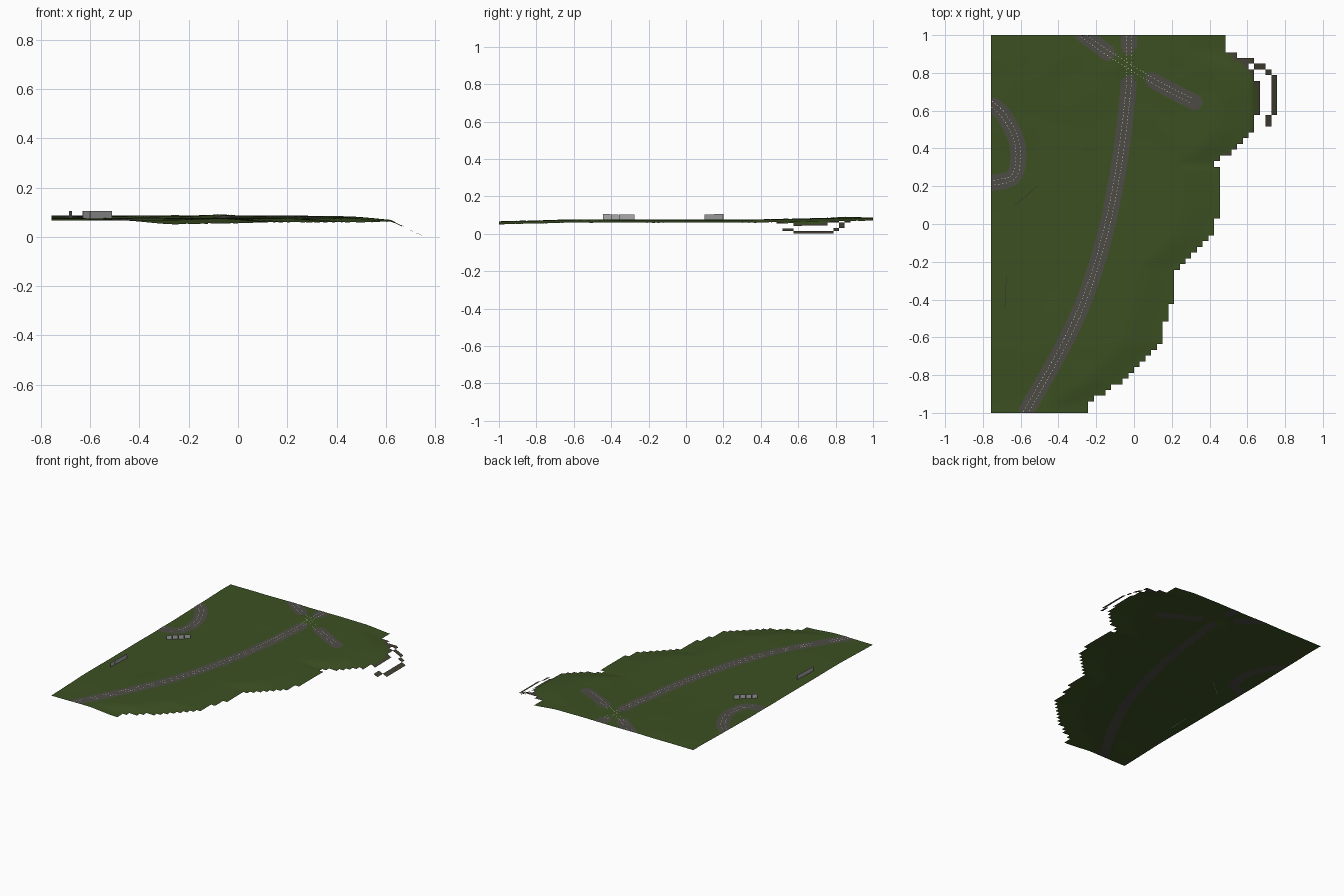
import bpy, bmesh, math
from mathutils import Vector, noise

if "Cube" in bpy.data.objects:
    bpy.data.objects.remove(bpy.data.objects["Cube"])


def material(name, rgb):
    m = bpy.data.materials.new(name)
    m.use_nodes = True
    m.diffuse_color = (*rgb, 1)
    bsdf = m.node_tree.nodes["Principled BSDF"]
    bsdf.inputs["Base Color"].default_value = (*rgb, 1)
    bsdf.inputs["Roughness"].default_value = 1
    return m


GRASS = material("grass green", (0.045, 0.08, 0.016))
ASPHALT = material("asphalt grey", (0.075, 0.072, 0.06))
DIRT = material("shore dirt", (0.06, 0.055, 0.035))
PAINT = material("line white", (0.75, 0.75, 0.72))
CONCRETE = material("concrete grey", (0.4, 0.4, 0.4))

CELL = 2 / 66
XMAX = CELL * 25
ROAD = 0.042

# Right-hand coast, from front to back, and the low reef beyond it
COAST = [(-0.26, -1), (-0.25, -0.95), (-0.075, -0.84), (0.135, -0.64), (0.165, -0.53),
         (0.2, -0.42), (0.23, -0.23), (0.35, -0.13), (0.41, -0.07), (0.457, 0.09),
         (0.457, 0.29), (0.425, 0.32), (0.56, 0.41), (0.637, 0.5), (0.67, 0.66),
         (0.65, 0.76), (0.61, 0.82), (0.49, 0.92), (0.49, 1)]
REEF = [(0.5, 0.9), (0.56, 0.87), (0.66, 0.84), (0.72, 0.8), (0.742, 0.74),
        (0.742, 0.62), (0.715, 0.53)]


def curve_points(keys, step=0.012):
    """Smooth path through the key points."""
    k = [Vector(p) for p in keys]
    k = [2 * k[0] - k[1]] + k + [2 * k[-1] - k[-2]]
    out = []
    for a, b, c, d in zip(k, k[1:], k[2:], k[3:]):
        n = max(2, int((c - b).length / step))
        for i in range(n):
            t = i / n
            out.append(0.5 * (2 * b + (c - a) * t + (2 * a - 5 * b + 4 * c - d) * t**2
                              + (3 * b - a - 3 * c + d) * t**3))
    return out + [k[-2]]


def distance(p, path):
    best = 9
    for a, b in zip(path, path[1:]):
        a, b = Vector(a), Vector(b)
        t = max(0, min(1, (p - a).dot(b - a) / (b - a).length_squared))
        best = min(best, (p - a - (b - a) * t).length)
    return best


def coast_x(y):
    for (xa, ya), (xb, yb) in zip(COAST, COAST[1:]):
        if ya <= y <= yb:
            return xa + (xb - xa) * (y - ya) / (yb - ya)
    return COAST[-1][0]


def ease(a, b, v):
    t = max(0, min(1, (v - a) / (b - a)))
    return t * t * (3 - 2 * t)


def height(x, y):
    z = 0.066 + 0.009 * ease(-1, -0.6, y) + 0.011 * ease(0.3, 1, y)
    z -= 0.016 * ease(-0.22, 0.02, x - coast_x(y))
    z += 0.002 * noise.noise(Vector((x * 5, y * 5, 0)))
    # Bump at the road crossing
    z += 0.006 * math.exp(-((x + 0.07) ** 2 + (y - 0.86) ** 2) / 0.006)
    drop = max(0, x - 0.62) / (XMAX - 0.62)
    return max(0, z * (1 - drop))


MAIN = [(-0.575, -1), (-0.37, -0.635), (-0.24, -0.34), (-0.14, 0), (-0.075, 0.34),
        (-0.035, 0.66), (-0.028, 0.76)]
ROADS = {
    "main_road": MAIN,
    "main_road_back": [(-0.028, 0.93), (-0.025, 1)],
    "side_road_back": [(-0.29, 1.02), (-0.13, 0.9)],
    "side_road_spur": [(0.09, 0.765), (0.2, 0.705), (0.32, 0.645)],
    "loop_road": [(-0.76, 0.64), (-0.69, 0.575), (-0.625, 0.45), (-0.613, 0.34),
                  (-0.645, 0.245), (-0.76, 0.215)],
}
PATHS = {name: curve_points(keys) for name, keys in ROADS.items()}


def finish(name, bm, mats, smooth=True):
    me = bpy.data.meshes.new(name)
    bm.to_mesh(me)
    bm.free()
    for m in mats:
        me.materials.append(m)
    ob = bpy.data.objects.new(name, me)
    bpy.context.collection.objects.link(ob)
    for p in me.polygons:
        p.use_smooth = smooth
    return ob


def is_land(c):
    return c.x < coast_x(c.y) or distance(c, REEF) < 0.016


# Ground sheet: stepped coast, each cell split in four
bm = bmesh.new()
verts = {}
half = CELL / 2


def ground_vert(i, j):
    if (i, j) not in verts:
        x, y = i * half - XMAX, j * half - 1
        verts[i, j] = bm.verts.new((x, y, height(x, y)))
    return verts[i, j]


for ci in range(50):
    for cj in range(66):
        c = Vector(((ci + 0.5) * CELL - XMAX, (cj + 0.5) * CELL - 1))
        if not is_land(c):
            continue
        for i in (2 * ci, 2 * ci + 1):
            for j in (2 * cj, 2 * cj + 1):
                f = bm.faces.new([ground_vert(i + a, j + b)
                                  for a, b in ((0, 0), (1, 0), (1, 1), (0, 1))])
                m = f.calc_center_median().xy
                if m.x > coast_x(m.y) - 0.012 and m.y > 0.3:
                    f.material_index = 2
                elif any(distance(m, p) < ROAD - 0.01 for p in PATHS.values()):
                    f.material_index = 1
finish("ground", bm, [GRASS, ASPHALT, DIRT])


def surface_point(p, lift):
    x, y = max(-XMAX, min(XMAX, p.x)), max(-1, min(1, p.y))
    return (x, y, height(x, y) + lift)


def strip(bm, path, widths, lift, offset=0, across=4):
    """Ribbon draped over the ground along a path."""
    rows = []
    for i, p in enumerate(path):
        t = (path[min(i + 1, len(path) - 1)] - path[max(i - 1, 0)]).normalized()
        side = Vector((-t.y, t.x))
        rows.append([bm.verts.new(surface_point(
            p + side * (offset + widths[i] * (1 - 2 * k / across)), lift))
            for k in range(across + 1)])
    for r, s in zip(rows, rows[1:]):
        for k in range(across):
            bm.faces.new((r[k], r[k + 1], s[k + 1], s[k]))


# Roads with rounded inland ends
for name, path in PATHS.items():
    bm = bmesh.new()
    widths = [ROAD] * len(path)
    if name == "side_road_spur":
        d = (path[-1] - path[-2]).normalized()
        caps = [math.radians(a) for a in (15, 30, 45, 60, 75, 88)]
        path = path + [path[-1] + d * ROAD * math.sin(a) for a in caps]
        widths += [ROAD * math.cos(a) for a in caps]
    strip(bm, path, widths, 0.0012)
    finish(name, bm, [ASPHALT])

# Dashed twin lines, carried on over the crossing
lines = {
    "main": curve_points(MAIN + [(-0.025, 1)], 0.006),
    "side": curve_points([(-0.27, 1), (-0.13, 0.9), (0.09, 0.765), (0.2, 0.705),
                          (0.31, 0.65)], 0.006),
    "loop": curve_points(ROADS["loop_road"], 0.006),
}
for name, path in lines.items():
    bm = bmesh.new()
    for offset in (-0.013, 0.013):
        for i in range(0, len(path) - 2, 3):
            strip(bm, path[i:i + 2], [0.0013] * 2, 0.002, offset, 1)
    finish(name + "_road_lines", bm, [PAINT], False)


# Low concrete walls made of upright panels
def wall(name, a, b, panels=4):
    a, b = Vector(a), Vector(b)
    d = (b - a) / panels
    bm = bmesh.new()
    for i in range(panels):
        c = a + d * (i + 0.5)
        z = height(c.x, c.y)
        made = bmesh.ops.create_cube(bm, size=1)["verts"]
        bmesh.ops.scale(bm, vec=(d.length * 0.97, 0.003, 0.03), verts=made)
        bmesh.ops.rotate(bm, cent=(0, 0, 0), verts=made,
                         matrix=Vector((1, 0)).to_3d().rotation_difference(
                             d.to_3d()).to_matrix())
        bmesh.ops.translate(bm, vec=(c.x, c.y, z + 0.014), verts=made)
    finish(name, bm, [CONCRETE], False)


wall("diagonal_wall", (-0.63, 0.1), (-0.512, 0.2))
wall("side_wall", (-0.684, -0.445), (-0.675, -0.275))
